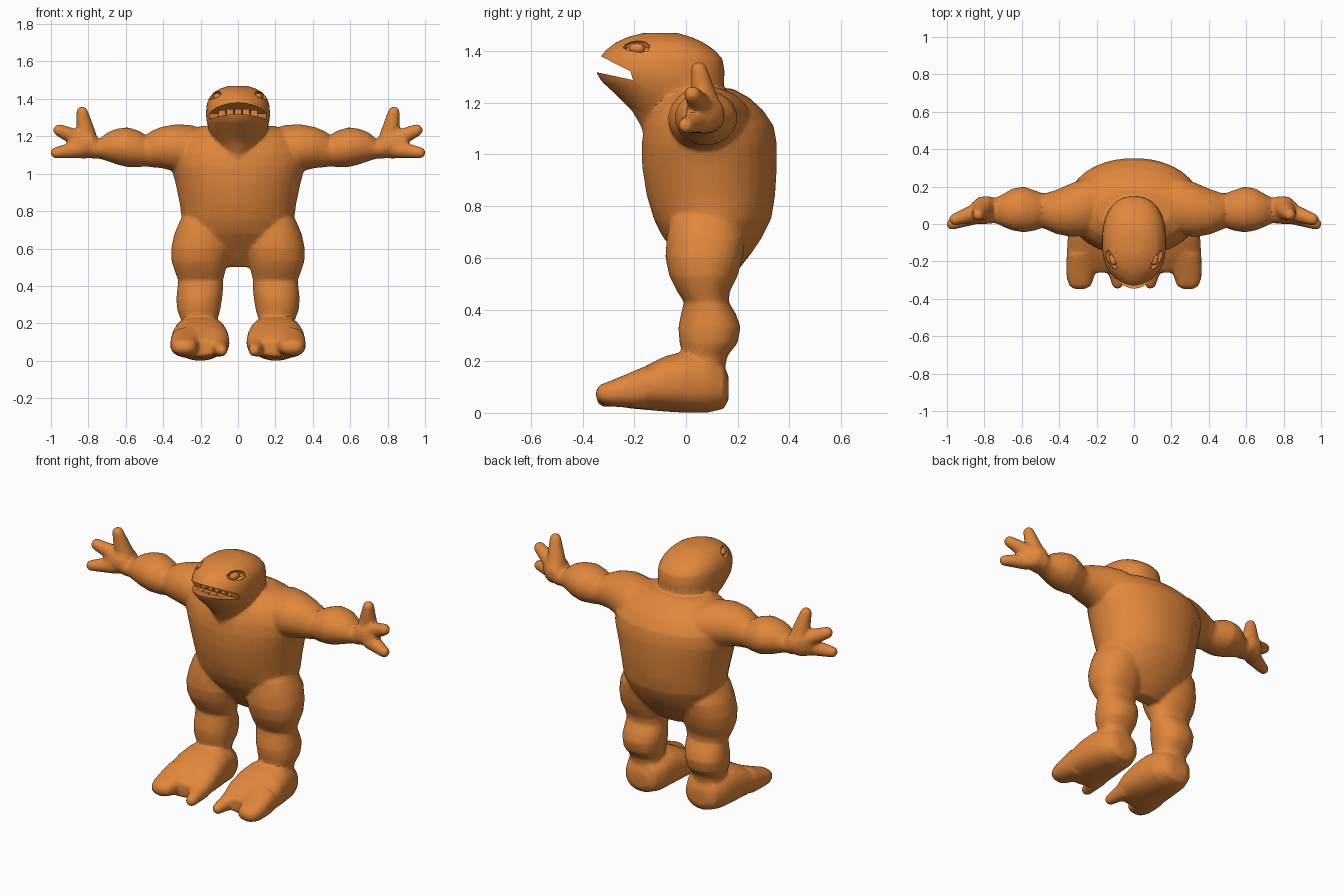
import bpy, bmesh, math
from mathutils import Vector

if "Cube" in bpy.data.objects:
    bpy.data.objects.remove(bpy.data.objects["Cube"])

skin = bpy.data.materials.new("orange skin")
skin.diffuse_color = (0.75, 0.24, 0.045, 1)
skin.use_nodes = True
skin.node_tree.nodes["Principled BSDF"].inputs["Base Color"].default_value = skin.diffuse_color


def bridge(bm, rings):
    """Skin a list of point rings and cap both ends."""
    loops = [[bm.verts.new(co) for co in ring] for ring in rings]
    n = len(loops[0])
    for p, q in zip(loops, loops[1:]):
        for i in range(n):
            j = (i + 1) % n
            bm.faces.new((p[i], p[j], q[j], q[i]))
    bm.faces.new(loops[0])
    bm.faces.new(loops[-1])


def loft(bm, axis, rings, n=28, power=1.0, front=1.0):
    """Skin ovals along an axis; ring = (position, a_min, a_max, b_min, b_max).
    power < 1 squares the oval, front > 1 pinches its -b half."""
    order = {"x": (0, 1, 2), "y": (1, 0, 2), "z": (2, 0, 1)}[axis]
    loops = []
    for t, a0, a1, b0, b1 in rings:
        loop = []
        for i in range(n):
            ang = math.tau * (i + 0.5) / n
            c, s = math.cos(ang), math.sin(ang)
            pa = front if s < 0 else power
            co = [0, 0, 0]
            co[order[0]] = t
            co[order[1]] = (a0 + a1) / 2 + (a1 - a0) / 2 * math.copysign(abs(c) ** pa, c)
            co[order[2]] = (b0 + b1) / 2 + (b1 - b0) / 2 * math.copysign(abs(s) ** power, s)
            loop.append(co)
        loops.append(loop)
    bridge(bm, loops)


def capsule(bm, p, r, q, r2, n=14):
    """Rounded, tapering finger or toe between two points."""
    p, q = Vector(p), Vector(q)
    d = (q - p).normalized()
    u = d.orthogonal().normalized()
    w = d.cross(u)
    rings = []
    for centre, rad, angles in ((p, r, (-75, -50, -25, 0)), (q, r2, (0, 25, 50, 75))):
        for a in map(math.radians, angles):
            mid = centre + d * rad * math.sin(a)
            rings.append([mid + rad * math.cos(a) * (u * math.cos(k * math.tau / n) + w * math.sin(k * math.tau / n))
                          for k in range(n)])
    bridge(bm, rings)


def finish(bm, name):
    bmesh.ops.recalc_face_normals(bm, faces=bm.faces[:])
    me = bpy.data.meshes.new(name)
    bm.to_mesh(me)
    bm.free()
    ob = bpy.data.objects.new(name, me)
    bpy.context.collection.objects.link(ob)
    me.materials.append(skin)
    return ob


bm = bmesh.new()

# upper arm and forearm: x, then y and z ranges
loft(bm, "x", [(.15, -.02, .26, 1.02, 1.23), (.25, -.06, .25, 1.0, 1.26), (.33, -.07, .22, 1.01, 1.265),
               (.41, -.055, .185, 1.03, 1.25), (.47, -.03, .165, 1.035, 1.225), (.49, -.02, .165, 1.04, 1.205),
               (.53, -.035, .18, 1.035, 1.23), (.59, -.045, .2, 1.035, 1.248), (.65, -.035, .19, 1.05, 1.24),
               (.70, -.015, .16, 1.068, 1.22), (.74, .005, .14, 1.08, 1.185), (.78, .0, .15, 1.08, 1.2)])
# palm and three fingers
loft(bm, "x", [(.74, .015, .135, 1.085, 1.18), (.78, .0, .15, 1.085, 1.23), (.83, .0, .145, 1.08, 1.24),
               (.87, .0, .11, 1.085, 1.23), (.90, .0, .07, 1.095, 1.2)])
capsule(bm, (.81, .075, 1.2), .055, (.833, .05, 1.328), .032)
capsule(bm, (.85, .06, 1.185), .048, (.955, .025, 1.232), .033)
capsule(bm, (.85, .045, 1.13), .048, (.972, .0, 1.112), .031)
# thigh, knee and calf: z, then x and y ranges
loft(bm, "z", [(.80, .14, .27, -.02, .15), (.75, .09, .31, -.06, .2), (.68, .05, .34, -.075, .23),
               (.60, .04, .358, -.08, .22), (.53, .055, .355, -.065, .2), (.47, .07, .335, -.035, .17),
               (.43, .08, .32, -.008, .165), (.38, .08, .325, -.02, .195), (.33, .085, .33, -.03, .212),
               (.27, .095, .325, -.025, .2), (.22, .11, .305, -.01, .16), (.12, .11, .30, -.01, .14)], power=.9)
# foot: y, then x and z ranges
loft(bm, "y", [(.165, .14, .26, .05, .14), (.145, .1, .3, .015, .19), (.08, .07, .33, .0, .225),
               (0, .06, .345, .0, .24), (-.08, .05, .355, .005, .22), (-.16, .045, .36, .012, .18),
               (-.22, .055, .355, .018, .14), (-.26, .1, .34, .025, .11)], power=.78)
# broad outer toe and slim inner toe
loft(bm, "y", [(-.16, .18, .36, .015, .18), (-.23, .2, .362, .02, .15), (-.29, .215, .36, .025, .125),
               (-.33, .23, .345, .035, .11), (-.348, .26, .32, .055, .09)], power=.8)
capsule(bm, (.105, -.2, .075), .055, (.088, -.315, .055), .032)

# mirror the limbs to the other side
twin = bmesh.ops.duplicate(bm, geom=bm.verts[:] + bm.edges[:] + bm.faces[:])["geom"]
bmesh.ops.scale(bm, vec=(-1, 1, 1), verts=[g for g in twin if isinstance(g, bmesh.types.BMVert)])

# torso with a rounded back: z, then half width and y range
torso = [(.50, .09, .06, .15), (.55, .17, .02, .2), (.62, .25, -.04, .255), (.68, .275, -.09, .295),
         (.75, .3, -.125, .33), (.84, .312, -.152, .345), (.95, .335, -.17, .352), (1.04, .36, -.172, .352),
         (1.11, .36, -.162, .34), (1.17, .33, -.14, .30), (1.22, .28, -.10, .245), (1.255, .2, -.04, .18)]
loft(bm, "z", [(z, -w, w, y0, y1) for z, w, y0, y1 in torso], n=36, power=.95)
# head with a pointed snout and throat
head = [(1.02, .02, -.14, .06), (1.06, .05, -.16, .09), (1.11, .09, -.175, .11), (1.17, .125, -.21, .125),
        (1.23, .155, -.27, .14), (1.28, .168, -.325, .147), (1.32, .172, -.35, .15), (1.37, .168, -.337, .142),
        (1.405, .155, -.31, .11), (1.435, .13, -.27, .065), (1.455, .095, -.225, .02), (1.47, .05, -.17, -.03)]
loft(bm, "z", [(z, -w, w, y0, y1) for z, w, y0, y1 in head], n=40, power=.85, front=1.2)
body = finish(bm, "body")

# mouth cutter: wedge through the snout plus a ridged throat pocket
bm = bmesh.new()
wedge = [(-.42, 1.425), (-.325, 1.378), (-.215, 1.322), (-.205, 1.288), (-.335, 1.316), (-.42, 1.335)]
bridge(bm, [[(x, y, z) for y, z in wedge] for x in (-.25, .25)])
mouth = finish(bm, "mouth_cutter")
bm = bmesh.new()
for i in range(-2, 3):
    x, y = i * .043, -.2 + .012 * abs(i)
    bridge(bm, [[(x + a * .0165, y + b * .07, z) for a, b in ((-1, -1), (1, -1), (1, 1), (-1, 1))]
                for z in (1.293, 1.343)])
pocket = finish(bm, "mouth_ridge_cutter")

# eye socket cutters, long ovals slanting along the sides of the snout
bm = bmesh.new()
for s in (1, -1):
    spin = Vector((0, 1, 0)).rotation_difference(Vector((s * .5, .86, 0)))
    rings = []
    for t in (-.9, -.5, 0, .5, .9):
        r = math.sqrt(1 - t * t)
        rings.append([Vector((s * .118, -.19, 1.412)) + spin @ Vector(
            (.03 * r * math.cos(k * math.tau / 8), .06 * t, .034 * r * math.sin(k * math.tau / 8))) for k in range(8)])
    bridge(bm, rings)
eyes = finish(bm, "eye_socket_cutter")

# fuse the parts into one skin, soften, simplify to facets, then carve the face
m = body.modifiers.new("fuse", "REMESH")
m.mode, m.voxel_size = "VOXEL", .0085
m = body.modifiers.new("soften", "SMOOTH")
m.factor, m.iterations = .5, 6
m = body.modifiers.new("facet", "DECIMATE")
m.ratio = .12
cutters = [mouth, pocket, eyes]
for c in cutters:
    m = body.modifiers.new("carve", "BOOLEAN")
    m.operation, m.object, m.solver = "DIFFERENCE", c, "EXACT"
    c.hide_render = True
bpy.context.view_layer.update()
result = bpy.data.meshes.new_from_object(body.evaluated_get(bpy.context.evaluated_depsgraph_get()))
body.modifiers.clear()
body.data = result
result.materials.clear()
result.materials.append(skin)
for f in result.polygons:
    f.material_index = 0
for c in cutters:
    bpy.data.objects.remove(c)

# eyeballs set inside the sockets
for side, s in (("left", 1), ("right", -1)):
    bm = bmesh.new()
    capsule(bm, (s * .108, -.2, 1.41), .02, (s * .112, -.18, 1.41), .02)
    finish(bm, side + "_eye")

bpy.context.view_layer.objects.active = body
body.select_set(True)
bpy.ops.object.shade_smooth_by_angle(angle=math.radians(25))
